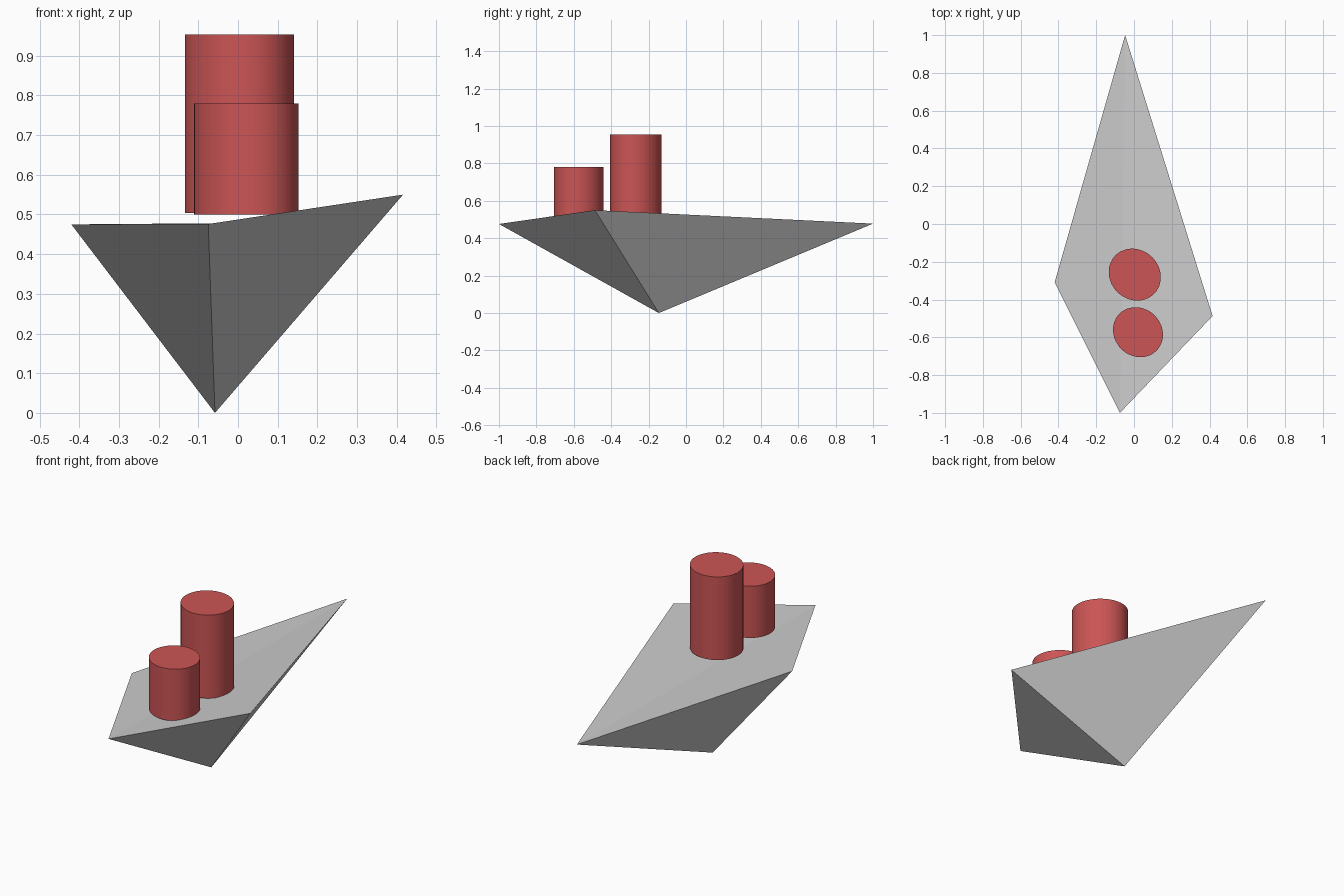
import bpy, bmesh, math
from mathutils import Matrix

if "Cube" in bpy.data.objects:
    bpy.data.objects.remove(bpy.data.objects["Cube"])

red = bpy.data.materials.new("red")
red.diffuse_color = (0.6, 0.09, 0.09, 1)
red.use_nodes = True
red.node_tree.nodes["Principled BSDF"].inputs["Base Color"].default_value = red.diffuse_color


def add_object(name, bm):
    bmesh.ops.recalc_face_normals(bm, faces=bm.faces)
    mesh = bpy.data.meshes.new(name)
    bm.to_mesh(mesh)
    bm.free()
    obj = bpy.data.objects.new(name, mesh)
    bpy.context.collection.objects.link(obj)
    return obj


# Hull: kite-shaped deck, folded gently from bow to stern, over one keel point
bm = bmesh.new()
front, right, back, left, keel = [bm.verts.new(p) for p in (
    (-0.075, -1.0, 0.476), (0.416, -0.487, 0.55), (-0.047, 1.0, 0.478),
    (-0.42, -0.308, 0.475), (-0.058, -0.145, 0.0))]
rim = [front, right, back, left]
for i in range(4):
    bm.faces.new((rim[i], rim[(i + 1) % 4], keel))
bm.faces.new((front, right, back))
bm.faces.new((front, back, left))
add_object("hull", bm)


# Funnels: slightly oval upright cylinders standing on the deck
def funnel(name, x, y, radius, bottom, top):
    bm = bmesh.new()
    bmesh.ops.create_cone(bm, cap_ends=True, segments=48, radius1=radius,
                          radius2=radius, depth=top - bottom)
    bm.transform(Matrix.Translation((x, y, (bottom + top) / 2))
                 @ Matrix.Rotation(math.radians(-45), 4, 'Z')
                 @ Matrix.Diagonal((1.05, 0.95, 1, 1)))
    obj = add_object(name, bm)
    obj.data.materials.append(red)
    bpy.ops.object.select_all(action='DESELECT')
    obj.select_set(True)
    bpy.context.view_layer.objects.active = obj
    bpy.ops.object.shade_smooth_by_angle(angle=math.radians(30))


funnel("front_funnel", 0.021, -0.573, 0.132, 0.50, 0.78)
funnel("rear_funnel", 0.004, -0.268, 0.1375, 0.504, 0.954)
